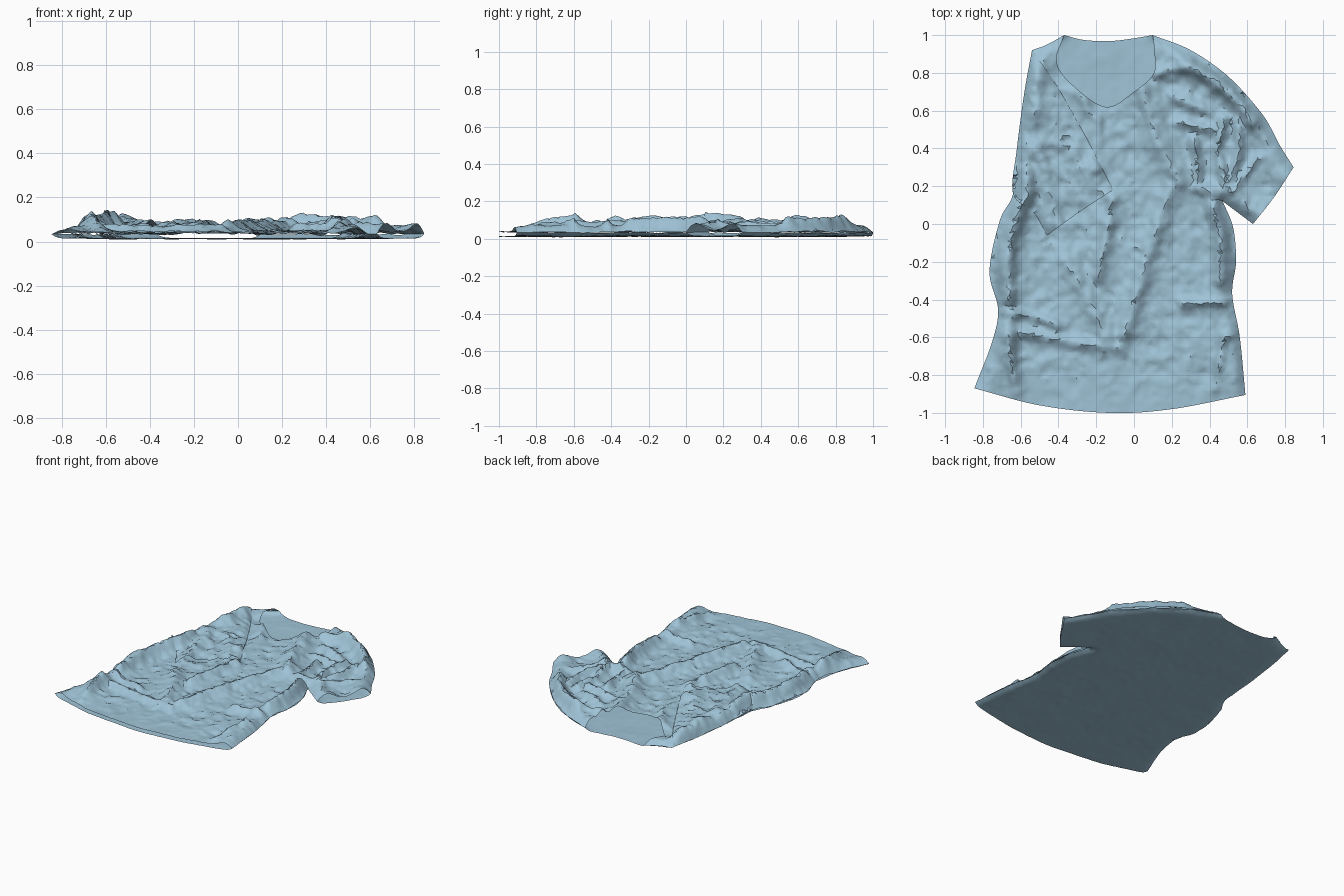
import bpy, bmesh, math, random
from mathutils import Vector, noise
from mathutils.geometry import delaunay_2d_cdt

if "Cube" in bpy.data.objects:
    bpy.data.objects.remove(bpy.data.objects["Cube"])

random.seed(4)
STEP = 0.018


def curve(pts):
    """Smooth curve through a few points, evenly resampled (last point left out)."""
    p = [Vector(q) for q in pts]
    p = [2 * p[0] - p[1]] + p + [2 * p[-1] - p[-2]]
    out = []
    for a, b, c, d in zip(p, p[1:], p[2:], p[3:]):
        n = max(1, round((c - b).length / STEP))
        for i in range(n):
            t = i / n
            out.append(0.5 * (2 * b + (c - a) * t + (2 * a - 5 * b + 4 * c - d) * t * t
                              + (3 * b - a - 3 * c + d) * t ** 3))
    return out


def seg_dist(p, a, b):
    ab = b - a
    t = max(0, min(1, (p - a).dot(ab) / max(ab.length_squared, 1e-9)))
    return (p - a - ab * t).length


def line_dist(p, pts):
    return min(seg_dist(p, a, b) for a, b in zip(pts, pts[1:]))


def smooth(t):
    t = max(0, min(1, t))
    return t * t * (3 - 2 * t)


def nz(p, s, seed):
    return noise.noise(Vector((p.x * s, p.y * s, seed)))


# Garment edges, in top view, clockwise from the neck
R_TOP = [(.10, 1), (.30, .92), (.50, .78), (.68, .58), (.77, .42), (.845, .30)]
R_CUFF = [(.845, .30), (.74, .14), (.63, 0)]
R_UNDER = [(.63, 0), (.55, .06), (.47, .12)]
R_SIDE = [(.47, .12), (.525, -.02), (.54, -.2), (.52, -.37), (.56, -.6), (.59, -.905)]
HEM = [(.59, -.905), (.2, -.98), (-.13, -1), (-.5, -.96), (-.845, -.87)]
L_SIDE = [(-.845, -.87), (-.75, -.62), (-.72, -.45), (-.765, -.25), (-.71, .02), (-.64, .16),
          (-.62, .4), (-.58, .7), (-.54, .92)]
L_SHOULDER = [(-.54, .92), (-.46, .95), (-.37, 1)]
NECK_BACK = [(-.37, 1), (-.27, .975), (-.14, .968), (-.02, .98), (.10, 1)]
NECK_FRONT = [(-.37, 1), (-.41, .86), (-.33, .74), (-.15, .62), (0, .7), (.1, .79), (.11, .88), (.10, 1)]
SIDES = [[Vector(q) for q in e] for e in (R_TOP, R_UNDER, R_SIDE, L_SIDE, L_SHOULDER)]

# Folded sleeve edges
S_FOLD = [(-.46, -.06), (-.53, .06), (-.64, .16), (-.62, .4), (-.58, .7), (-.54, .92)]
S_TOP = [(-.54, .92), (-.42, .75), (-.26, .47), (-.11, .18)]
S_CUFF = [(-.11, .18), (-.28, .07), (-.46, -.06)]
SLEEVE_SIDES = [[Vector(q) for q in e] for e in (S_FOLD, S_TOP)]


def folds(*rows):
    return [([Vector(q) for q in pts], h, w) for h, w, pts in rows]


# Main cloth folds: height, width, path
BODY_FOLDS = folds(
    (.045, .05, [(.2, .2), (.09, -.1), (.02, -.35), (-.05, -.58)]),
    (.045, .04, [(-.12, .13), (-.15, -.08), (-.19, -.28)]),
    (.035, .05, [(-.36, -.2), (-.24, -.4), (-.15, -.6)]),
    (.03, .03, [(-.7, -.46), (-.5, -.5), (-.4, -.54)]),
    (.028, .035, [(-.58, -.58), (-.3, -.63), (-.08, -.65)]),
    (.055, .06, [(.04, .72), (.12, .45), (.24, .22)]),
    (.03, .04, [(.24, .22), (.46, .16)]),
    (.04, .04, [(.12, .8), (.3, .83), (.5, .73), (.62, .55)]),
    (.03, .03, [(.2, .68), (.38, .6)]), (.03, .03, [(.22, .54), (.42, .5)]),
    (.04, .025, [(.48, .2), (.44, .4), (.48, .55)]), (.04, .025, [(.34, .2), (.32, .45)]),
    (.035, .025, [(.5, .2), (.56, .38), (.55, .55)]), (.03, .025, [(.52, .17), (.66, .35)]),
    (.035, .03, [(.42, .1), (.46, -.1), (.45, -.3)]),
    (.035, .025, [(.26, -.42), (.48, -.42)]), (.035, .025, [(.48, -.6), (.43, -.88)]),
    (.045, .04, [(-.6, .1), (-.66, -.12), (-.66, -.4)]),
    (.05, .04, [(-.66, -.6), (-.65, -.75), (-.62, -.88)]),
    (.03, .04, [(-.3, .7), (-.2, .55), (-.2, .3)]))
SLEEVE_FOLDS = folds(
    (.04, .03, [(-.5, .42), (-.46, .2), (-.39, -.02)]),
    (.035, .03, [(-.58, .4), (-.56, .15)]),
    (.02, .05, [(-.53, .7), (-.4, .45), (-.2, .2)]))


def fold_height(p, rows):
    tot = 0
    for pts, h, w in rows:
        d = line_dist(p, pts) + .012 * nz(p, 9, 3)
        tot = max(tot, h * math.exp(-abs(d / w) ** 1.5)) + .15 * h * math.exp(-(d / w) ** 2)
    return tot


def creases(p, seed):
    return (.011 * (1 - 2 * abs(nz(p, 7, seed))) + .006 * (1 - 3 * abs(nz(p, 17, seed + 5)))
            + .003 * nz(p, 35, seed))


def back_z(p):
    d = min(line_dist(p, e) for e in SIDES)
    return .013 + .022 * math.exp(-d / .025) + .005 * nz(p, 5, 8) + .002 * nz(p, 20, 2)


def front_z(p):
    d = min(line_dist(p, e) for e in SIDES)
    hem = .25 + .75 * smooth((p.y + .98 + .03 * abs(p.x + .1)) / .3)
    rim = .034 * math.exp(-((d - .06) / .055) ** 2) * (1 + nz(p, 6, 12))
    lift = .022 + hem * (fold_height(p, BODY_FOLDS) + creases(p, 1)) + rim
    puff = 1 - math.exp(-d / .022)
    return back_z(p) + puff * max(lift, .012)


def under_z(p):
    return front_z(p) + .006


def over_z(p):
    d = min(line_dist(p, e) for e in SLEEVE_SIDES)
    puff = 1 - math.exp(-d / .02)
    return under_z(p) + puff * max(.008, .016 + .6 * fold_height(p, SLEEVE_FOLDS) + .7 * creases(p, 20))


mat = bpy.data.materials.new("blue_cloth")
mat.diffuse_color = (.35, .55, .68, 1)
mat.use_nodes = True
mat.node_tree.nodes["Principled BSDF"].inputs["Base Color"].default_value = mat.diffuse_color


def panel(bm, edges, height, flip=False):
    """Fill an outline with irregular triangles and drape it over a height function."""
    outline = [p for e in edges for p in curve(e)]
    n = len(outline)
    ring = outline + outline[:1]
    pts = list(outline)
    lo_x, hi_x = min(p.x for p in pts), max(p.x for p in pts)
    y = -1
    row = 0
    while y < 1:
        x = lo_x + (row % 2) * STEP / 2
        while x < hi_x:
            q = Vector((x + random.uniform(-.3, .3) * STEP, y + random.uniform(-.3, .3) * STEP))
            inside = sum((a.y > q.y) != (b.y > q.y) and
                         q.x < a.x + (q.y - a.y) * (b.x - a.x) / (b.y - a.y)
                         for a, b in zip(ring, ring[1:])) % 2
            if inside and line_dist(q, ring) > STEP * .5:
                pts.append(q)
            x += STEP
        y += STEP * .87
        row += 1
    co, _, tris, *_ = delaunay_2d_cdt(pts, [], [list(range(n))], 1, 1e-6)
    verts = [bm.verts.new((p.x, p.y, height(p))) for p in co]
    for t in tris:
        bm.faces.new([verts[i] for i in (reversed(t) if flip else t)])
    bmesh.ops.delete(bm, geom=[v for v in verts if not v.link_faces], context='VERTS')


def cloth(name, layers):
    bm = bmesh.new()
    for layer in layers:
        panel(bm, *layer)
    bmesh.ops.remove_doubles(bm, verts=bm.verts, dist=.0015)
    me = bpy.data.meshes.new(name)
    bm.to_mesh(me)
    bm.free()
    ob = bpy.data.objects.new(name, me)
    bpy.context.collection.objects.link(ob)
    me.materials.append(mat)
    bpy.ops.object.select_all(action='DESELECT')
    ob.select_set(True)
    bpy.context.view_layer.objects.active = ob
    bpy.ops.object.shade_smooth_by_angle(angle=math.radians(40))


# Shirt body with the spread sleeve: back layer and wrinkled front layer
shared = [R_TOP, R_CUFF, R_UNDER, R_SIDE, HEM, L_SIDE, L_SHOULDER]
cloth("shirt_body", [(shared + [NECK_BACK], back_z, True), (shared + [NECK_FRONT], front_z)])

# Other sleeve, folded across the chest
sleeve = [S_FOLD, S_TOP, S_CUFF]
cloth("folded_sleeve", [(sleeve, under_z, True), (sleeve, over_z)])
